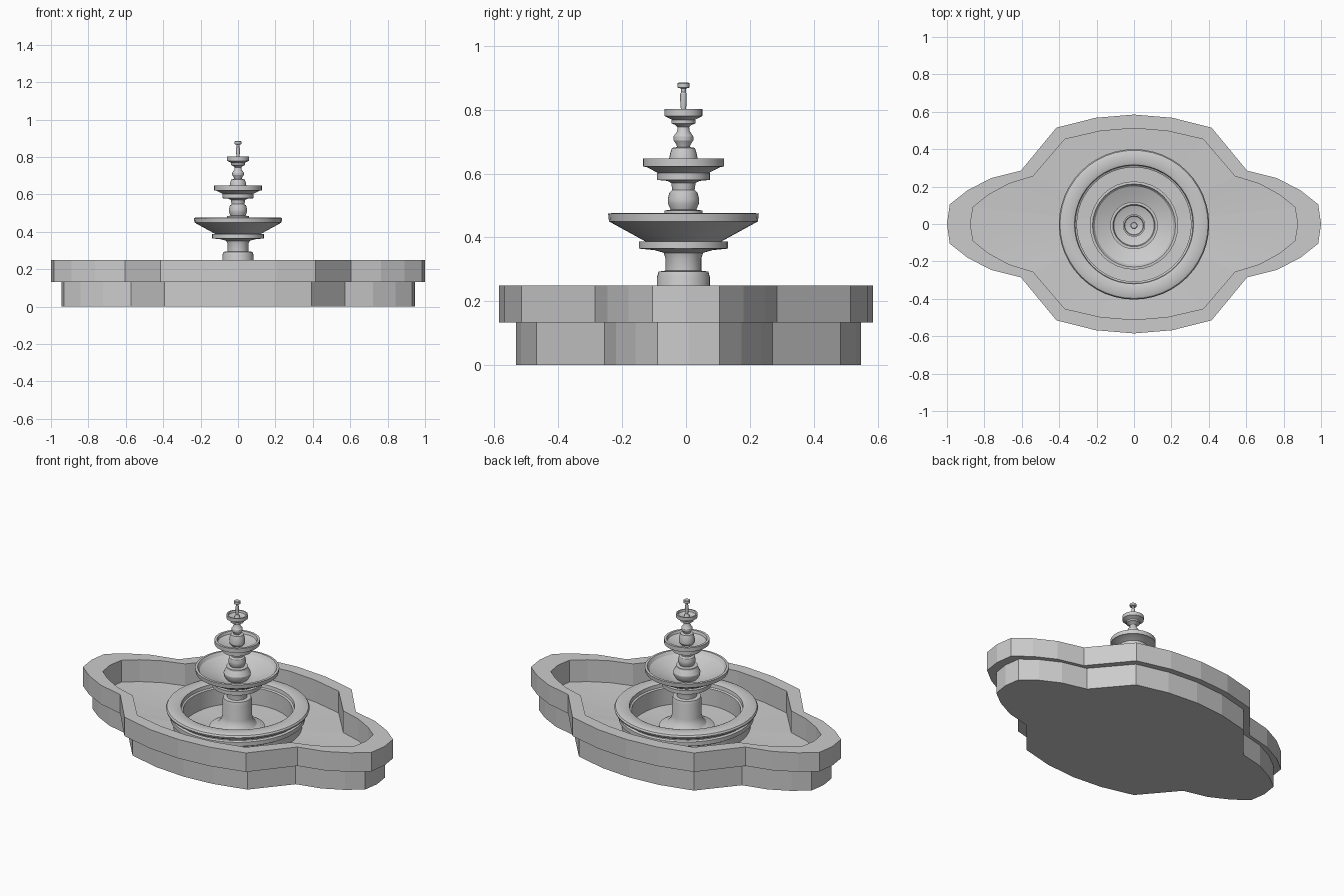
import bpy, bmesh
from math import cos, sin, pi, radians


def finish(name, bm, smooth=False):
    bmesh.ops.remove_doubles(bm, verts=bm.verts, dist=1e-5)
    bmesh.ops.recalc_face_normals(bm, faces=bm.faces)
    me = bpy.data.meshes.new(name)
    bm.to_mesh(me)
    bm.free()
    ob = bpy.data.objects.new(name, me)
    bpy.context.collection.objects.link(ob)
    if smooth:
        bpy.ops.object.select_all(action='DESELECT')
        ob.select_set(True)
        bpy.context.view_layer.objects.active = ob
        bpy.ops.object.shade_smooth_by_angle(angle=radians(30))
    return ob


def skin(bm, rings):
    # quads between consecutive closed rings of vertices
    n = len(rings[0])
    for a, b in zip(rings, rings[1:]):
        for i in range(n):
            j = (i + 1) % n
            bm.faces.new((a[i], a[j], b[j], b[i]))


def lathe(name, profile, y=-0.008, sides=32, closed=False):
    # closed: the profile loops back on itself; otherwise only the final ring is capped
    bm = bmesh.new()
    rings = [[bm.verts.new((r * cos(2 * pi * i / sides), y + r * sin(2 * pi * i / sides), z))
              for i in range(sides)] for r, z in profile]
    if closed:
        rings.append(rings[0])
    skin(bm, rings)
    if not closed:
        bm.faces.new(rings[-1])
    return finish(name, bm, True)


def full_outline(q):
    # mirror a quarter outline (from +x tip to +y side) into a full loop
    half = q + [(-x, y) for x, y in reversed(q[:-1])]
    return half + [(x, -y) for x, y in reversed(half[1:-1])]


# basin: stepped outer wall, overhanging rim, sunken floor
outer = full_outline([(1, 0), (.985, .105), (.89, .18), (.765, .245), (.605, .285),
                      (.415, .515), (.205, .568), (0, .585)])
inner = full_outline([(.875, 0), (.86, .09), (.78, .155), (.67, .215), (.54, .255),
                      (.37, .453), (.18, .497), (0, .512)])
lower = [(x * .945, y * .924 + .008) for x, y in outer]
bm = bmesh.new()
rings = [[bm.verts.new((x, y, z)) for x, y in loop] for loop, z in
         ((lower, 0), (lower, .133), (outer, .133), (outer, .25), (inner, .25), (inner, .115))]
skin(bm, rings)
for ring, z in ((rings[0], 0), (rings[-1], .095)):
    c = bm.verts.new((0, 0, z))
    for i in range(len(ring)):
        bm.faces.new((ring[i], ring[(i + 1) % len(ring)], c))
finish("basin", bm)

# round inner pool wall with a rounded coping
lathe("inner_ring", [(.36, .10), (.36, .15), (.378, .16), (.378, .185), (.365, .19), (.365, .20),
                     (.385, .205), (.398, .213), (.402, .224), (.396, .234), (.38, .24),
                     (.33, .24), (.318, .235), (.315, .215), (.305, .21), (.305, .10)],
      y=-.002, sides=48, closed=True)

# pedestal with spreading foot
lathe("pedestal", [(.155, .09), (.155, .112), (.135, .122), (.11, .13), (.092, .15), (.083, .18),
                   (.083, .275), (.078, .293), (.056, .296), (.056, .335), (.062, .352),
                   (.09, .36), (.139, .365), (.139, .388), (.12, .388)])
lathe("lower_bowl", [(.12, .388), (.233, .45), (.236, .475), (.222, .476), (.21, .458),
                     (.10, .41), (.07, .405)])

# middle stem and bowl
lathe("middle_stem", [(.06, .405), (.074, .425), (.076, .445), (.066, .465), (.06, .475),
                      (.06, .484), (.04, .487), (.048, .505), (.049, .52), (.044, .54),
                      (.035, .548), (.038, .57), (.05, .577), (.083, .58), (.083, .602),
                      (.07, .603)])
lathe("middle_bowl", [(.08, .602), (.115, .62), (.127, .622), (.127, .647), (.113, .647),
                      (.108, .632), (.06, .615)])

# upper stem and bowl
lathe("upper_stem", [(.035, .615), (.045, .63), (.045, .645), (.041, .665), (.036, .68),
                     (.02, .683), (.022, .69), (.031, .704), (.031, .716), (.02, .732),
                     (.018, .745), (.025, .752), (.038, .757), (.038, .767), (.03, .768)],
      sides=24)
lathe("upper_bowl", [(.034, .767), (.055, .778), (.06, .78), (.06, .802), (.052, .802),
                     (.049, .79), (.02, .78)], sides=24)

# finial spout
lathe("finial", [(.016, .78), (.012, .795), (.008, .80), (.010, .825), (.010, .85), (.007, .855),
                 (.008, .866), (.019, .869), (.019, .882), (.015, .885)], sides=16)
